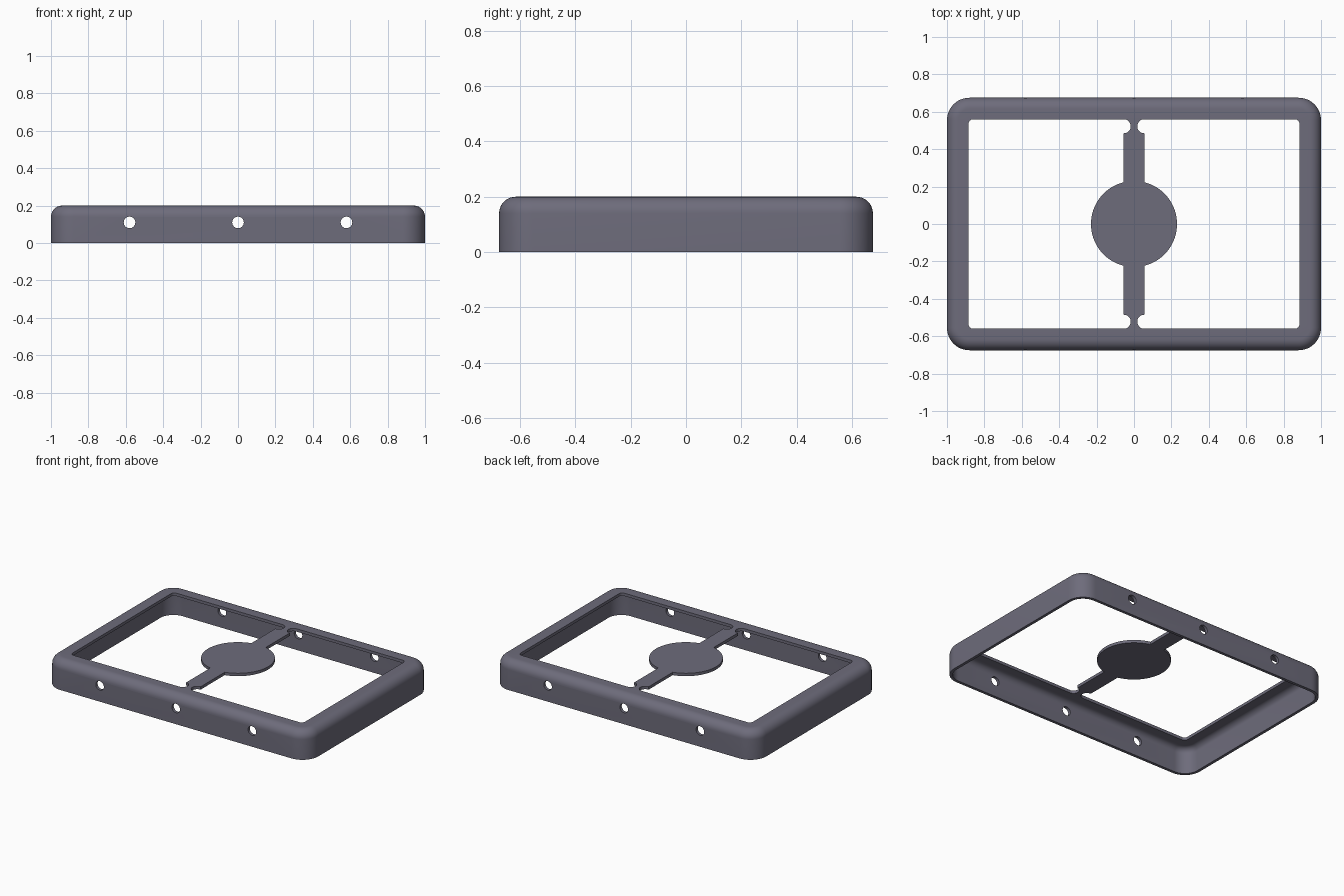
import bpy
import bmesh
from math import sin, cos, pi, acos, radians

cube = bpy.data.objects.get("Cube")
if cube:
    bpy.data.objects.remove(cube, do_unlink=True)

HALF_X, HALF_Y, HEIGHT = 1.0, 0.675, 0.2
WALL, FILLET, LIP, CORNER = 0.02, 0.06, 0.115, 0.12

grey = bpy.data.materials.new("slate grey")
colour = (0.155, 0.150, 0.199, 1)
grey.diffuse_color = colour
grey.use_nodes = True
grey.node_tree.nodes["Principled BSDF"].inputs["Base Color"].default_value = colour


def finish(name, bm):
    bmesh.ops.recalc_face_normals(bm, faces=bm.faces)
    mesh = bpy.data.meshes.new(name)
    bm.to_mesh(mesh)
    bm.free()
    mesh.materials.append(grey)
    obj = bpy.data.objects.new(name, mesh)
    bpy.context.collection.objects.link(obj)
    return obj


def activate(obj):
    bpy.ops.object.select_all(action="DESELECT")
    obj.select_set(True)
    bpy.context.view_layer.objects.active = obj


def arc(cx, cy, r, start, end, steps):
    return [(cx + r * cos(start + (end - start) * i / steps),
             cy + r * sin(start + (end - start) * i / steps)) for i in range(steps + 1)]


def rounded_rectangle(inset):
    r = max(CORNER - inset, 0.025)
    x, y = HALF_X - inset - r, HALF_Y - inset - r
    points = []
    for i, (sx, sy) in enumerate([(1, 1), (-1, 1), (-1, -1), (1, -1)]):
        points += arc(sx * x, sy * y, r, i * pi / 2, (i + 1) * pi / 2, 12)
    return points


# Hollow frame: a wall-and-lip profile (inset, z) swept round a rounded rectangle
shoulder = HEIGHT - FILLET
profile = [(0, 0)] + arc(FILLET, shoulder, FILLET, pi, pi / 2, 10)
profile += [(LIP, HEIGHT), (LIP, HEIGHT - WALL)]
profile += arc(FILLET, shoulder, FILLET - WALL, pi / 2, pi, 10) + [(WALL, 0)]

bm = bmesh.new()
rings = [[bm.verts.new((x, y, z)) for x, y in rounded_rectangle(inset)]
         for inset, z in profile]
for k, ring in enumerate(rings):
    after = rings[(k + 1) % len(rings)]
    for i in range(len(ring)):
        j = (i + 1) % len(ring)
        bm.faces.new((ring[i], ring[j], after[j], after[i]))
frame = finish("frame", bm)

# Three round holes through the front and back walls
for x in (-0.58, 0, 0.58):
    bpy.ops.mesh.primitive_cylinder_add(vertices=32, radius=0.031, depth=2,
                                        location=(x, 0, 0.11), rotation=(pi / 2, 0, 0))
    cutter = bpy.context.object
    cutter.name = "hole_cutter"
    cutter.hide_render = True
    hole = frame.modifiers.new("hole", "BOOLEAN")
    hole.operation = "DIFFERENCE"
    hole.solver = "EXACT"
    hole.object = cutter
    activate(frame)
    bpy.ops.object.modifier_apply(modifier=hole.name)
    bpy.data.objects.remove(cutter, do_unlink=True)

# Centre disc with two arms that narrow to a neck at the frame
DISC, ARM, NOTCH = 0.23, 0.055, 0.0375
edge_y = HALF_Y - LIP
quarter = arc(0, 0, DISC, 0, acos(ARM / DISC), 20)
quarter += arc(ARM, edge_y - NOTCH, NOTCH, 1.5 * pi, 0.5 * pi, 16)
right = [(x, -y) for x, y in reversed(quarter[1:])] + quarter
outline = right + [(-x, y) for x, y in reversed(right)]

bm = bmesh.new()
base = bm.faces.new([bm.verts.new((x, y, HEIGHT - WALL)) for x, y in outline])
top = bmesh.ops.extrude_face_region(bm, geom=[base], use_keep_orig=True)["geom"]
bmesh.ops.translate(bm, vec=(0, 0, WALL),
                    verts=[v for v in top if isinstance(v, bmesh.types.BMVert)])
disc = finish("centre_disc_and_arms", bm)

for obj in (frame, disc):
    activate(obj)
    bpy.ops.object.shade_smooth_by_angle(angle=radians(30))
